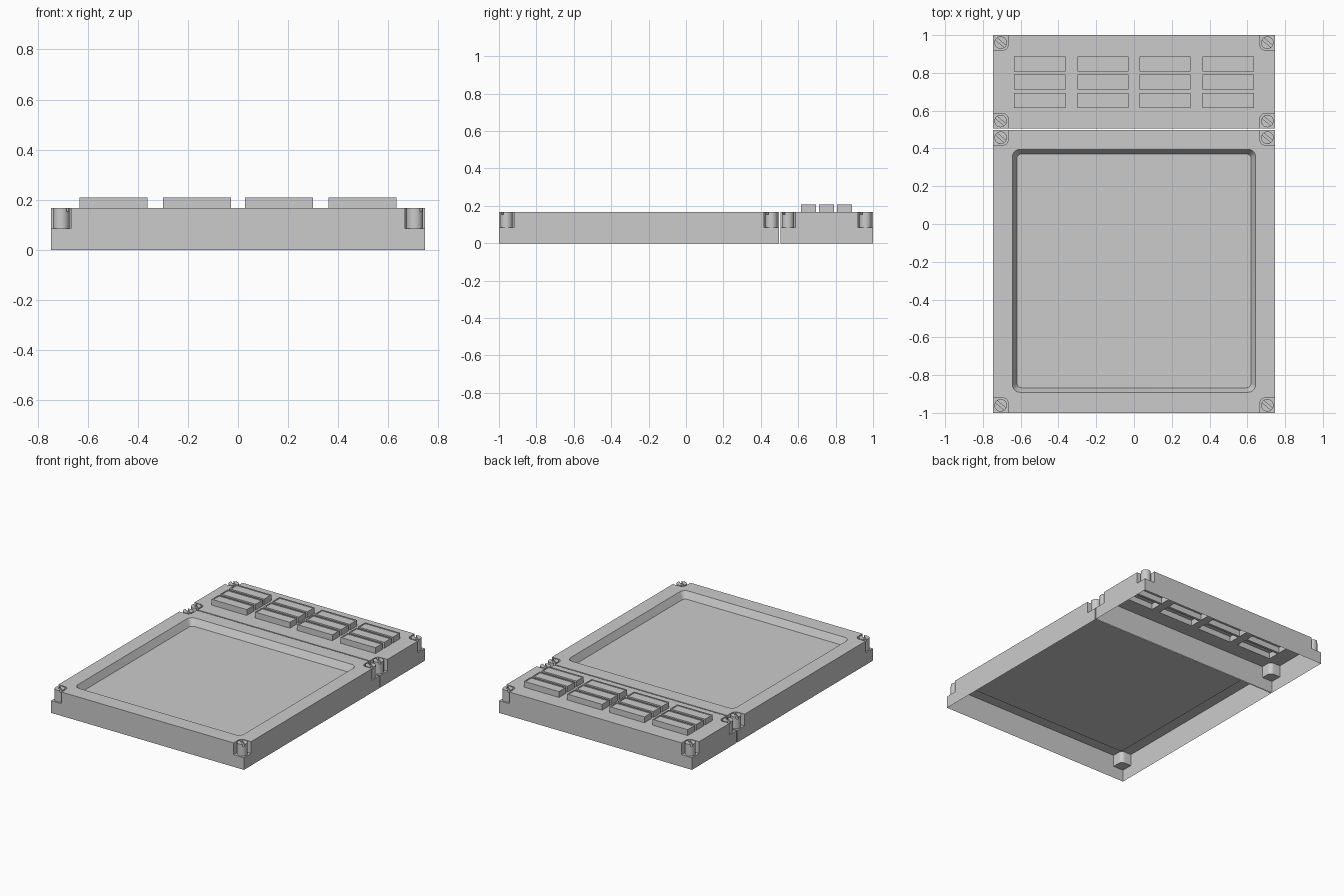
import bpy, bmesh, math

if "Cube" in bpy.data.objects:
    bpy.data.objects.remove(bpy.data.objects["Cube"])

HALF_X, TOP, STEP = 0.746, 0.167, 0.085   # half width, panel height, screw shelf height
NOTCH, NOTCH_R = 0.08, 0.03               # screw notch size and inner corner radius


def rounded_rect(cx, cy, hx, hy, r=0.0, seg=6):
    if r == 0:
        return [(cx + hx, cy + hy), (cx - hx, cy + hy), (cx - hx, cy - hy), (cx + hx, cy - hy)]
    pts = []
    for k, (sx, sy) in enumerate([(1, 1), (-1, 1), (-1, -1), (1, -1)]):
        for i in range(seg + 1):
            a = math.pi / 2 * (k + i / seg)
            pts.append((cx + sx * (hx - r) + r * math.cos(a), cy + sy * (hy - r) + r * math.sin(a)))
    return pts


def ring(bm, pts, z):
    return [bm.verts.new((x, y, z)) for x, y in pts]


def bridge(bm, a, b):
    n = len(a)
    for i in range(n):
        bm.faces.new((a[i], a[(i + 1) % n], b[(i + 1) % n], b[i]))


def loft(bm, levels, cap=True):
    """Skin a stack of (outline, z) rings and close the last one."""
    rings = [ring(bm, p, z) for p, z in levels]
    for a, b in zip(rings, rings[1:]):
        bridge(bm, a, b)
    if cap:
        bm.faces.new(rings[-1])


def finish(name, bm):
    bmesh.ops.remove_doubles(bm, verts=bm.verts, dist=1e-5)
    bmesh.ops.recalc_face_normals(bm, faces=bm.faces)
    me = bpy.data.meshes.new(name)
    bm.to_mesh(me)
    bm.free()
    ob = bpy.data.objects.new(name, me)
    bpy.context.collection.objects.link(ob)
    bpy.context.view_layer.objects.active = ob
    ob.select_set(True)
    bpy.ops.object.shade_smooth_by_angle(angle=math.radians(30))
    ob.select_set(False)
    return ob


def notch_curve(sx, sy, cy, hy, seg=6):
    """Points round one screw notch, from the side edge to the end edge."""
    ix, iy = HALF_X - NOTCH, hy - NOTCH
    pts = [(HALF_X, iy)]
    for i in range(seg + 1):
        a = math.pi / 2 * i / seg
        pts.append((ix + NOTCH_R * (1 - math.sin(a)), iy + NOTCH_R * (1 - math.cos(a))))
    pts.append((ix, hy))
    return [(sx * x, cy + sy * y) for x, y in pts]


def panel(name, y0, y1, holes):
    """Open-bottomed shell with four notched corners and holes in its top."""
    cy, hy = (y0 + y1) / 2, (y1 - y0) / 2
    bm = bmesh.new()
    upper, lower = [], []
    for sx, sy in [(1, 1), (-1, 1), (-1, -1), (1, -1)]:
        curve = notch_curve(sx, sy, cy, hy)
        if sx * sy < 0:
            curve.reverse()
        corner = (sx * HALF_X, cy + sy * hy)
        upper += curve
        lower += [curve[0], corner, curve[-1]]
        bm.faces.new(ring(bm, curve + [corner], STEP))      # screw shelf
    loft(bm, [(upper, STEP), (upper, TOP)], cap=False)
    loft(bm, [(lower, 0), (lower, STEP)], cap=False)
    # top plate
    edges = []
    for pts in [upper] + holes:
        r = ring(bm, pts, TOP)
        edges += [bm.edges.new((r[i], r[(i + 1) % len(r)])) for i in range(len(r))]
    bmesh.ops.triangle_fill(bm, edges=edges, use_beauty=True, use_dissolve=False, normal=(0, 0, 1))
    return finish(name, bm)


def screw(name, cx, cy, r=0.033, slot=0.007, seg=28):
    bm = bmesh.new()
    circle = [(cx + r * math.cos(2 * math.pi * i / seg), cy + r * math.sin(2 * math.pi * i / seg))
              for i in range(seg)]
    loft(bm, [(circle, STEP), (circle, TOP - 0.014)])
    # two half heads leave a diagonal slot
    start, turn = math.asin(slot / r), math.radians(-40)
    for half in (0, math.pi):
        arc = []
        for i in range(15):
            a = start + (math.pi - 2 * start) * i / 14 + half + turn
            arc.append((cx + r * math.cos(a), cy + r * math.sin(a)))
        loft(bm, [(arc, TOP - 0.014), (arc, TOP)])
    finish(name, bm)


# screen housing with sunken screen
SCREEN_Y = -0.248
rim = rounded_rect(0, SCREEN_Y, 0.644, 0.643, 0.04)
floor = rounded_rect(0, SCREEN_Y, 0.62, 0.619, 0.025)
panel("screen_housing", -1.0, 0.497, [rim])
bm = bmesh.new()
loft(bm, [(rim, TOP), (floor, 0.12)])
screen = finish("sunken_screen", bm)
if max(screen.data.polygons, key=lambda p: p.area).normal.z < 0:
    screen.data.flip_normals()

# key housing with a grid of hollow keys
keys = [(x, y) for x in (-0.498, -0.164, 0.164, 0.498) for y in (0.654, 0.751, 0.847)]
KX, KY, LIP = 0.136, 0.04, 0.008
panel("key_housing", 0.505, 1.0, [rounded_rect(x, y, KX, KY) for x, y in keys])
for i, (x, y) in enumerate(keys):
    outer = rounded_rect(x, y, KX, KY)
    inner = rounded_rect(x, y, KX - LIP, KY - LIP)
    bm = bmesh.new()
    loft(bm, [(outer, TOP), (outer, 0.208), (inner, 0.208), (inner, 0.204)])
    finish(f"key_{i + 1}", bm)

# corner screws
for row, y in enumerate((-0.96, 0.457, 0.545, 0.96)):
    for side, x in (("left", -0.706), ("right", 0.706)):
        screw(f"screw_{side}_{row + 1}", x, y)
